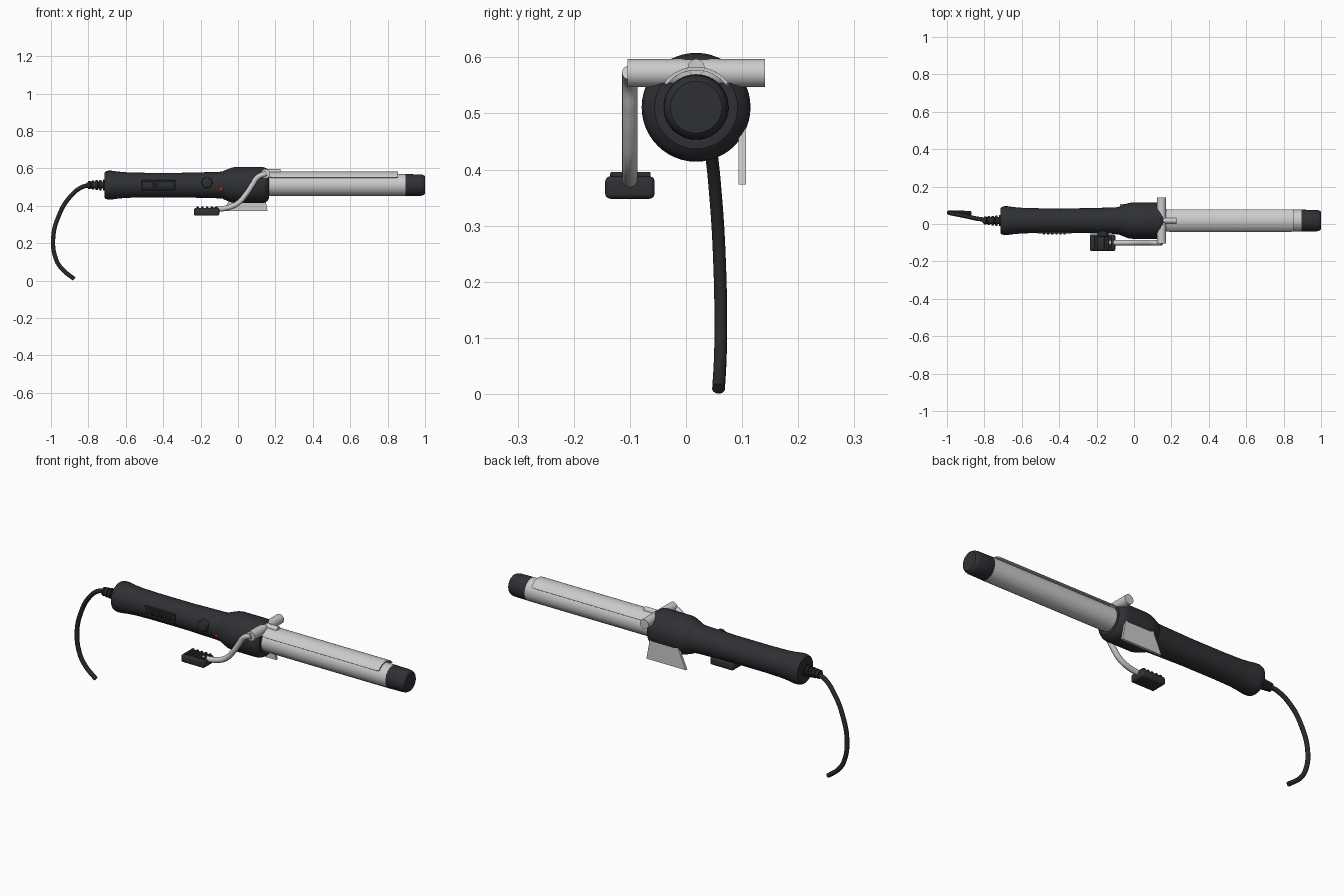
import bpy, bmesh, math
from mathutils import Vector, Matrix

if "Cube" in bpy.data.objects:
    bpy.data.objects.remove(bpy.data.objects["Cube"])

AY, AZ = 0.018, 0.511      # main axis of the iron runs along x


def material(name, rgb):
    m = bpy.data.materials.new(name)
    m.diffuse_color = (*rgb, 1)
    m.use_nodes = True
    m.node_tree.nodes["Principled BSDF"].inputs["Base Color"].default_value = m.diffuse_color
    return m


DARK = material("dark_plastic", (0.028, 0.030, 0.034))
CORD = material("cord_black", (0.022, 0.022, 0.023))
RED = material("red_light", (0.7, 0.04, 0.03))


def finish(ob, mat=None, angle=35):
    if mat:
        ob.data.materials.append(mat)
    bpy.ops.object.select_all(action='DESELECT')
    ob.select_set(True)
    bpy.context.view_layer.objects.active = ob
    bpy.ops.object.shade_smooth_by_angle(angle=math.radians(angle))
    return ob


def from_bmesh(name, bm, mat=None):
    bmesh.ops.recalc_face_normals(bm, faces=bm.faces)
    me = bpy.data.meshes.new(name)
    bm.to_mesh(me)
    bm.free()
    ob = bpy.data.objects.new(name, me)
    bpy.context.collection.objects.link(ob)
    return finish(ob, mat)


def lathe(name, profile, mat=None, origin=(0, AY, AZ), axis='x', n=48):
    """Revolve (distance, radius) points round an x or y line, capped."""
    bm = bmesh.new()
    rings = []
    for d, r in profile:
        ring = []
        for i in range(n):
            a = 2 * math.pi * i / n
            u, v = r * math.cos(a), r * math.sin(a)
            p = (d, u, v) if axis == 'x' else (u, d, v)
            ring.append(bm.verts.new(Vector(p) + Vector(origin)))
        rings.append(ring)
    for a, b in zip(rings, rings[1:]):
        for i in range(n):
            j = (i + 1) % n
            bm.faces.new((a[i], a[j], b[j], b[i]))
    bm.faces.new(rings[0])
    bm.faces.new(rings[-1])
    return from_bmesh(name, bm, mat)


def box(name, lo, hi, mat=None, bevel=0.0):
    lo, hi = Vector(lo), Vector(hi)
    bm = bmesh.new()
    bmesh.ops.create_cube(bm, size=1, matrix=Matrix.Translation((lo + hi) / 2)
                          @ Matrix.Diagonal((*(hi - lo), 1)))
    if bevel:
        bmesh.ops.bevel(bm, geom=bm.edges[:], offset=bevel, segments=3,
                        profile=0.5, affect='EDGES')
    return from_bmesh(name, bm, mat)


def tube(name, pts, radius, mat=None):
    cu = bpy.data.curves.new(name, 'CURVE')
    cu.dimensions = '3D'
    cu.bevel_depth, cu.bevel_resolution = radius, 6
    cu.use_fill_caps, cu.resolution_u = True, 10
    sp = cu.splines.new('BEZIER')
    sp.bezier_points.add(len(pts) - 1)
    for bp, p in zip(sp.bezier_points, pts):
        bp.co = p
        bp.handle_left_type = bp.handle_right_type = 'AUTO'
    ob = bpy.data.objects.new(name, cu)
    bpy.context.collection.objects.link(ob)
    bpy.ops.object.select_all(action='DESELECT')
    ob.select_set(True)
    bpy.context.view_layer.objects.active = ob
    bpy.ops.object.convert(target='MESH')
    return finish(bpy.context.object, mat, 50)


# Handle with flared end, and the wider collar
lathe("handle", [(-.714, .066), (-.708, .073), (-.695, .077), (-.675, .077), (-.64, .072),
                 (-.59, .068), (-.5, .066), (-.3, .066), (-.12, .070), (-.07, .073),
                 (-.05, .074)], DARK)
lathe("collar", [(-.085, .070), (-.075, .077), (-.05, .087), (-.03, .094), (-.01, .097),
                 (.125, .097), (.14, .095), (.155, .087), (.165, .074)], DARK)

# Barrel and cool tip
lathe("barrel", [(.15, .059), (.895, .059)])
lathe("cool_tip", [(.89, .057), (.893, .0585), (.975, .0575), (.988, .055),
                   (.996, .051), (1.0, .046)], DARK)

# Curved clamp lying over the barrel
bm = bmesh.new()
steps, half = 20, math.radians(56)
sections = []
for x in (.165, .19, .84, .856):
    h = half if .18 < x < .85 else half * .93
    row = [[], []]
    for i in range(steps + 1):
        a = -h + 2 * h * i / steps
        for k, r in enumerate((.066, .072)):
            row[k].append(bm.verts.new((x, AY + r * math.sin(a), AZ + r * math.cos(a))))
    sections.append(row[0] + row[1][::-1])
for a, b in zip(sections, sections[1:]):
    for i in range(len(a)):
        j = (i + 1) % len(a)
        bm.faces.new((a[i], a[j], b[j], b[i]))
for s in (sections[0], sections[-1]):
    for i in range(steps):
        bm.faces.new((s[i], s[i + 1], s[-2 - i], s[-1 - i]))
from_bmesh("clamp", bm)

# Hinge bar, its short pin, and the lever arm
lathe("hinge_bar", [(-.104, .025), (.141, .025)], None, (.147, 0, .572), 'y', 32)
lathe("clamp_pin", [(.14, .015), (.226, .015)], None, (0, AY, .582), 'x', 24)
tube("lever_arm", [(.150, -.100, .573), (.105, -.100, .553), (.075, -.100, .510),
                   (.045, -.100, .465), (0, -.100, .415), (-.045, -.100, .393),
                   (-.14, -.100, .378)], .014)

# Thumb pad with grip ridges
box("thumb_pad", (-.236, -.144, .348), (-.1, -.056, .388), DARK, .009)
for i in range(5):
    x = -.222 + i * .025
    box(f"pad_ridge_{i + 1}", (x, -.135, .383), (x + .013, -.063, .396), DARK, .003)

# Flat stand plate on the back side
bm = bmesh.new()
outline = [(-.074, .373), (.158, .373), (.135, .495), (-.02, .495)]
face = bm.faces.new([bm.verts.new((x, .094, z)) for x, z in outline])
ext = bmesh.ops.extrude_face_region(bm, geom=[face])
bmesh.ops.translate(bm, vec=(0, .013, 0),
                    verts=[v for v in ext['geom'] if isinstance(v, bmesh.types.BMVert)])
from_bmesh("stand_plate", bm)

# Slide switch: frame rails, slider and ridges
x0, x1, z0, z1 = -.515, -.335, .486, .537
for nm, lo, hi in (("top", (x0, z1 - .009), (x1, z1)), ("bottom", (x0, z0), (x1, z0 + .009)),
                   ("left", (x0, z0), (x0 + .012, z1)), ("right", (x1 - .012, z0), (x1, z1))):
    box(f"switch_frame_{nm}", (lo[0], -.052, lo[1]), (hi[0], -.03, hi[1]), DARK, .002)
box("switch_slider", (-.495, -.050, .498), (-.355, -.03, .525), DARK, .002)
for i in range(6):
    x = -.487 + i * .022
    box(f"switch_ridge_{i + 1}", (x, -.057, .5), (x + .012, -.04, .523), DARK, .002)

# Round button and indicator light
lathe("button", [(-.03, .029), (-.062, .029), (-.067, .027), (-.07, .022)], DARK,
      (-.166, 0, .524), 'y', 32)
lathe("indicator_light", [(-.03, .011), (-.053, .011), (-.056, .007)], RED,
      (-.09, 0, .492), 'y', 20)

# Ribbed strain relief and power cord
ribs = [(-.70, .03), (-.722, .03)]
for i in range(4):
    x, r = -.722 - i * .02, .028 - i * .002
    ribs += [(x - .001, .019), (x - .007, .019), (x - .008, r), (x - .019, r)]
ribs += [(-.803, .015), (-.81, .013)]
lathe("strain_relief", ribs, CORD, n=32)
tube("power_cord", [(-.79, .022, .511), (-.835, .028, .500), (-.905, .043, .440),
                    (-.957, .053, .350), (-.988, .060, .230), (-.973, .062, .115),
                    (-.94, .061, .062), (-.876, .058, .0095)], .0115, CORD)
